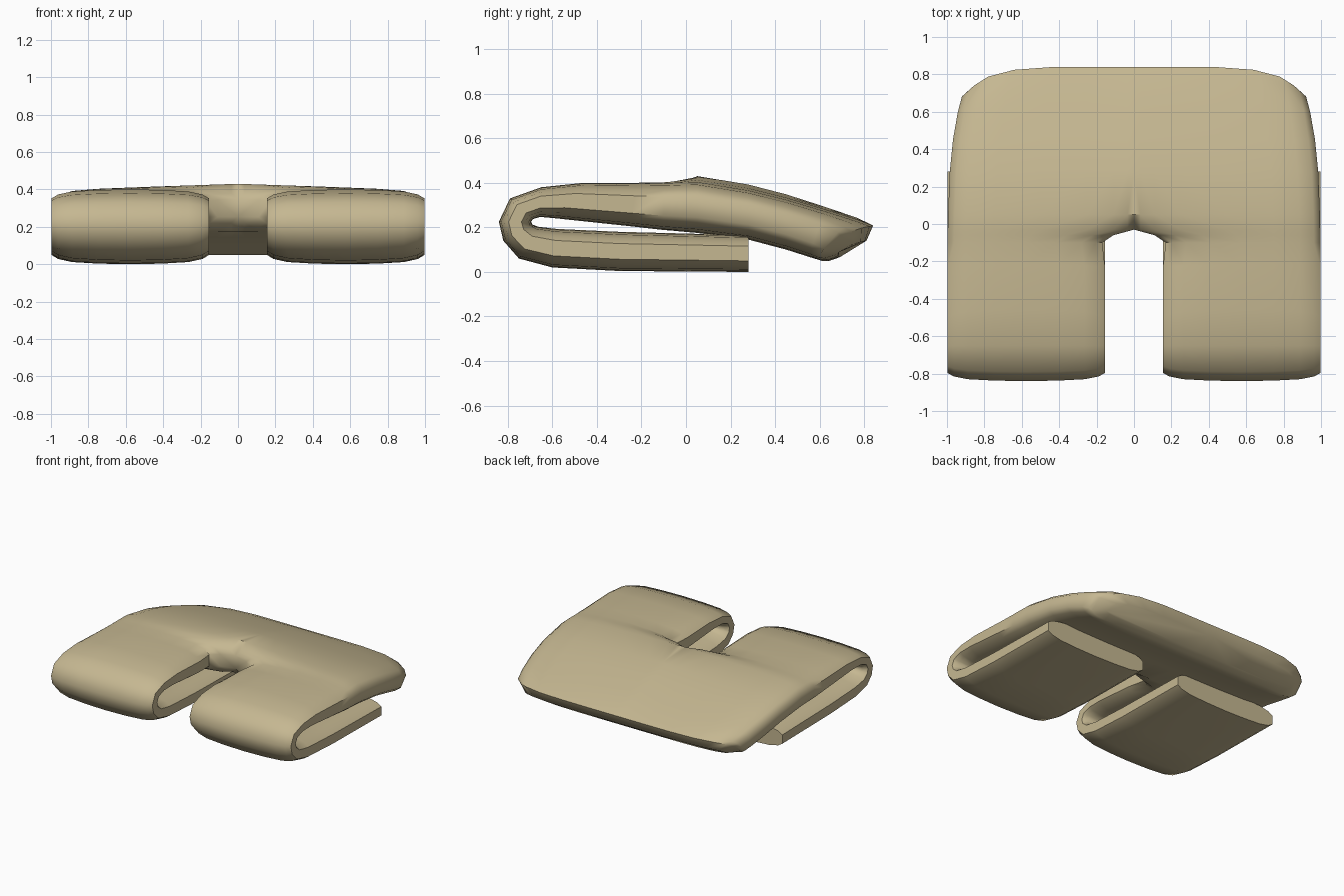
import bpy, bmesh

old = bpy.data.objects.get("Cube")
if old:
    bpy.data.objects.remove(old, do_unlink=True)

# Khaki cloth
cloth = bpy.data.materials.new("khaki_cloth")
cloth.use_nodes = True
colour = (0.56, 0.475, 0.285, 1)
cloth.diffuse_color = colour
cloth.node_tree.nodes["Principled BSDF"].inputs["Base Color"].default_value = colour

# Half of the rounded section: distance in from the edge, height fraction
EDGE = [(0, .7), (.035, .83), (.11, .93), (.25, .98)]


def section(outer, inner, x_in, x_out, open_in=1, lift=0, pull=0):
    """Ring between the outer and inner (y, z) lines of the folded cloth."""
    top = [(x_out - d, s) for d, s in EDGE]
    top.append(((x_in + x_out) / 2, 1))
    # the inner edge is rounded on a leg, flat at the middle of the hips
    top += [(x_in + d, 1 - (1 - s) * open_in) for d, s in reversed(EDGE)]
    points = top + [(x, 1 - s) for x, s in reversed(top)]
    ring = []
    for x, s in points:
        y = inner[0] + (outer[0] - inner[0]) * s
        z = inner[1] + (outer[1] - inner[1]) * s
        y -= pull * (x / x_out) ** 6
        z += lift * max(0, 1 - x / .65) * s
        ring.append((x, y, z))
    return ring


# Leg from the cuff, around the fold and back to the crotch
leg = [
    ((.28, .0), (.28, .165)),
    ((-.3, .004), (-.3, .18)),
    ((-.6, .02), (-.58, .193)),
    ((-.75, .06), (-.665, .203)),
    ((-.82, .14), (-.69, .213)),
    ((-.84, .225), (-.695, .225)),
    ((-.79, .33), (-.687, .237)),
    ((-.65, .38), (-.655, .247)),
    ((-.46, .4), (-.58, .24)),
    ((-.22, .4), (-.25, .205)),
]
rings = [section(p, q, .155, .997) for p, q in leg]

# Crotch, hips and waist
rings += [
    section((-.1, .402), (-.1, .188), .17, .997),
    section((-.06, .404), (-.06, .185), .11, .997, 1, .01),
    section((-.03, .406), (-.03, .182), 0, .996, 1, .015),
    section((.05, .408), (.05, .175), 0, .994, 0, .022),
    section((.28, .37), (.28, .145), 0, .985, 0, .022),
    section((.45, .328), (.45, .1), 0, .968, 0, .02),
    section((.63, .275), (.56, .065), 0, .942, 0, .015, .01),
    section((.77, .232), (.61, .05), 0, .92, 0, .01, .04),
    section((.84, .208), (.645, .05), 0, .89, 0, 0, .085),
    section((.81, .14), (.69, .066), 0, .82, 0, 0, .04),
]

bm = bmesh.new()
loops = [[bm.verts.new(p) for p in ring] for ring in rings]
count = len(loops[0])
for a, b in zip(loops, loops[1:]):
    for i in range(count):
        j = (i + 1) % count
        bm.faces.new((a[i], a[j], b[j], b[i]))
# Cuff end and waist end
bm.faces.new(loops[0])
bm.faces.new(loops[-1])
bmesh.ops.recalc_face_normals(bm, faces=bm.faces)
# Drop the wall on the mirror plane
middle = [f for f in bm.faces if all(abs(v.co.x) < .001 for v in f.verts)]
bmesh.ops.delete(bm, geom=middle, context='FACES')

mesh = bpy.data.meshes.new("folded_trousers")
bm.to_mesh(mesh)
bm.free()
mesh.materials.append(cloth)
trousers = bpy.data.objects.new("folded_trousers", mesh)
bpy.context.collection.objects.link(trousers)
mirror = trousers.modifiers.new("mirror", 'MIRROR')
mirror.use_clip = True

bpy.ops.object.select_all(action='DESELECT')
trousers.select_set(True)
bpy.context.view_layer.objects.active = trousers
bpy.ops.object.modifier_apply(modifier="mirror")
bpy.ops.object.shade_smooth_by_angle(angle=0.9)
